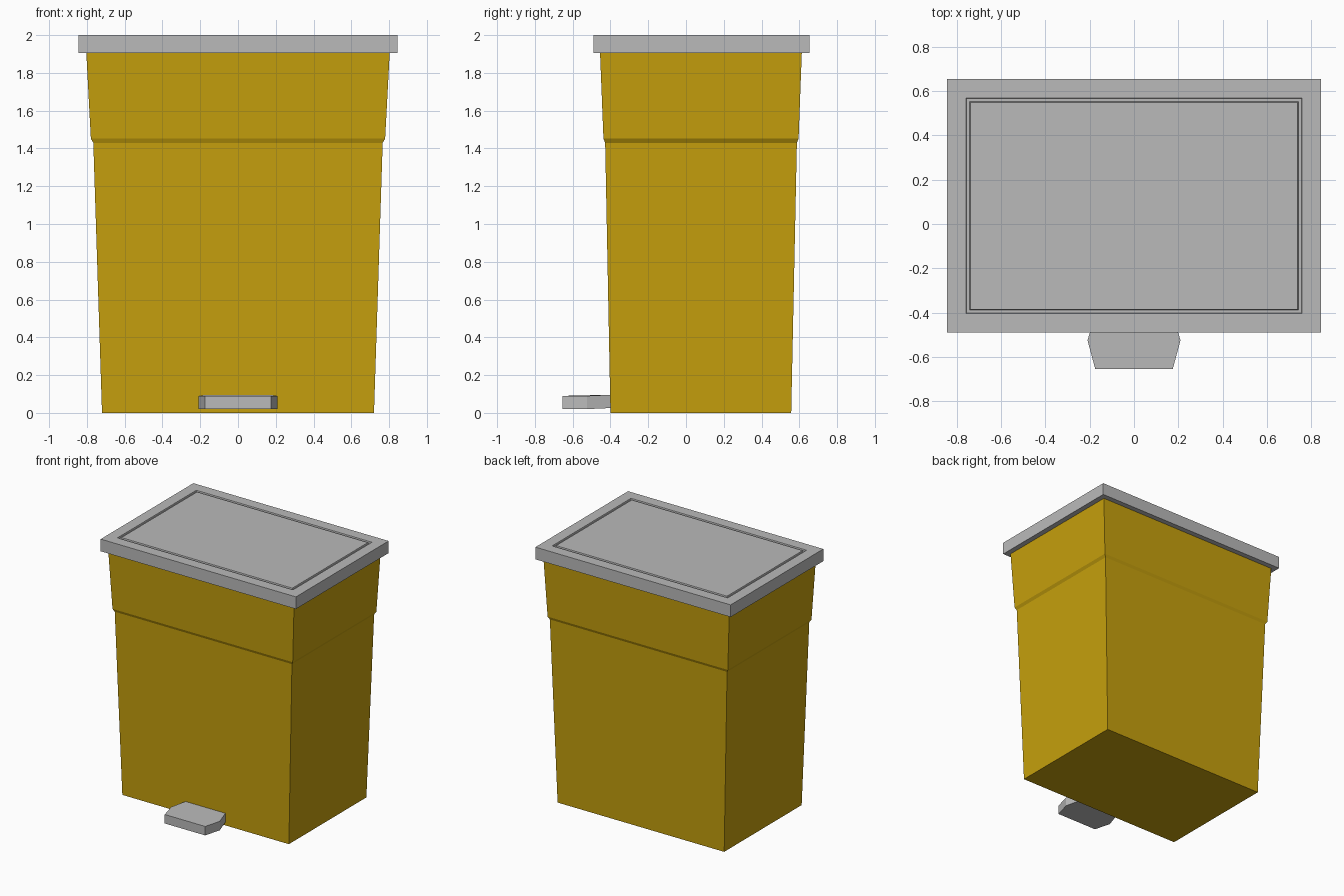
import bpy, bmesh

if "Cube" in bpy.data.objects:
    bpy.data.objects.remove(bpy.data.objects["Cube"])


def material(name, rgb):
    m = bpy.data.materials.new(name)
    m.diffuse_color = (*rgb, 1.0)
    m.use_nodes = True
    m.node_tree.nodes["Principled BSDF"].inputs["Base Color"].default_value = m.diffuse_color
    return m


yellow = material("mustard_yellow", (0.565, 0.352, 0.004))
grey = material("light_grey", (0.49, 0.49, 0.49))


def loft(name, rings, mat):
    """Join stacked rings of equal point count and cap both ends."""
    bm = bmesh.new()
    loops = [[bm.verts.new(p) for p in ring] for ring in rings]
    n = len(loops[0])
    for a, b in zip(loops, loops[1:]):
        for i in range(n):
            j = (i + 1) % n
            bm.faces.new((a[i], a[j], b[j], b[i]))
    bm.faces.new(loops[0][::-1])
    bm.faces.new(loops[-1])
    bmesh.ops.recalc_face_normals(bm, faces=bm.faces)
    me = bpy.data.meshes.new(name)
    bm.to_mesh(me)
    bm.free()
    me.materials.append(mat)
    ob = bpy.data.objects.new(name, me)
    bpy.context.collection.objects.link(ob)
    return ob


def rect(hx, y0, y1, z):
    return [(-hx, y0, z), (hx, y0, z), (hx, y1, z), (-hx, y1, z)]


# Tapered bin body with a stepped upper band
loft("bin_body", [
    rect(0.72, -0.40, 0.557, 0.0),
    rect(0.766, -0.428, 0.587, 1.43),
    rect(0.779, -0.437, 0.596, 1.452),
    rect(0.803, -0.455, 0.613, 1.905),
], yellow)


# Lid with a shallow groove framing the top panel
def lid_ring(inset, z):
    return rect(0.844 - inset, -0.49 + inset, 0.654 - inset, z)


loft("lid", [
    lid_ring(0.0, 1.905), lid_ring(0.0, 2.0),
    lid_ring(0.085, 2.0), lid_ring(0.088, 1.99),
    lid_ring(0.102, 1.99), lid_ring(0.105, 2.0),
], grey)

# Six-sided foot pedal, rising slightly toward the body
half = [(0.175, -0.655, 0.0), (0.21, -0.525, 0.0), (0.17, -0.395, 0.006)]
outline = half + [(-x, y, z) for x, y, z in reversed(half)]
loft("foot_pedal", [[(x, y, z + h) for x, y, z in outline] for h in (0.02, 0.09)], grey)
